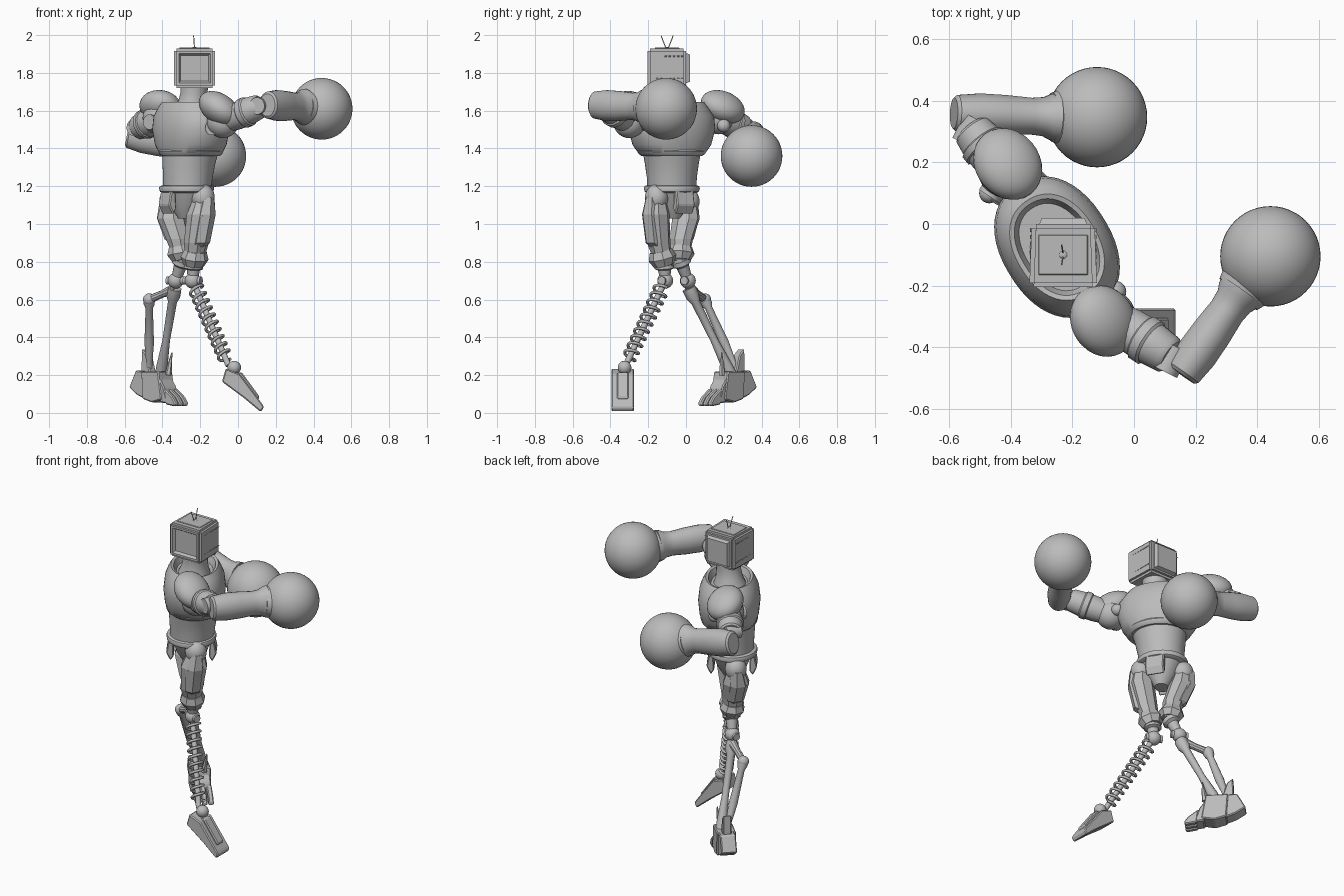
import bpy, bmesh, math
from mathutils import Vector, Euler

old = bpy.data.objects.get("Cube")
if old:
    bpy.data.objects.remove(old)

grey = bpy.data.materials.new("plain_grey")
grey.use_nodes = True
grey.diffuse_color = (0.5, 0.5, 0.5, 1)
grey.node_tree.nodes["Principled BSDF"].inputs["Base Color"].default_value = (0.5, 0.5, 0.5, 1)


def finish(name, bm, smooth=True):
    bmesh.ops.recalc_face_normals(bm, faces=bm.faces[:])
    mesh = bpy.data.meshes.new(name)
    bm.to_mesh(mesh)
    bm.free()
    ob = bpy.data.objects.new(name, mesh)
    bpy.context.collection.objects.link(ob)
    mesh.materials.append(grey)
    if smooth:
        bpy.ops.object.select_all(action='DESELECT')
        ob.select_set(True)
        bpy.context.view_layer.objects.active = ob
        bpy.ops.object.shade_smooth_by_angle(angle=math.radians(35))
    return ob


def loft(name, rings, sides=24, rot=None, smooth=True, power=1.0):
    """Skin elliptical rings given as (centre, half width, half height)."""
    bm = bmesh.new()
    if rot is None:
        rot = (Vector(rings[-1][0]) - Vector(rings[0][0])).to_track_quat('Z', 'Y')
    loops = []
    for centre, rx, ry in rings:
        loop = []
        for i in range(sides):
            a = math.tau * (i + 0.5) / sides
            c, s = math.cos(a), math.sin(a)
            p = Vector((rx * math.copysign(abs(c) ** power, c), ry * math.copysign(abs(s) ** power, s), 0))
            loop.append(bm.verts.new(Vector(centre) + rot @ p))
        loops.append(loop)
    for lo, hi in zip(loops, loops[1:]):
        for i in range(sides):
            j = (i + 1) % sides
            bm.faces.new((lo[i], lo[j], hi[j], hi[i]))
    bm.faces.new(loops[0][::-1])
    bm.faces.new(loops[-1])
    return finish(name, bm, smooth)


def limb(name, a, b, profile, sides=24, smooth=True, oval=1.0):
    """Loft between two points; profile holds (fraction, radius)."""
    a, b = Vector(a), Vector(b)
    return loft(name, [(a.lerp(b, t), r, r * oval) for t, r in profile], sides, smooth=smooth)


def rod(name, a, b, r, sides=16):
    return limb(name, a, b, [(0, r), (1, r)], sides)


def ball(name, centre, size, rot=(0, 0, 0), segs=32):
    bm = bmesh.new()
    bmesh.ops.create_uvsphere(bm, u_segments=segs, v_segments=segs // 2, radius=1)
    ob = finish(name, bm)
    ob.location, ob.rotation_euler = centre, rot
    ob.scale = (size,) * 3 if isinstance(size, float) else size
    return ob


def prism(name, outline, origin, heading, width, bevel=0.006):
    """Extrude a side outline (along, up) sideways around a heading."""
    d = Vector((math.cos(heading), math.sin(heading), 0))
    side = Vector((-d.y, d.x, 0)) * width / 2
    bm = bmesh.new()
    near, far = [[bm.verts.new(Vector(origin) + d * t + Vector((0, 0, z)) + side * k) for t, z in outline]
                 for k in (-1, 1)]
    bm.faces.new(near)
    bm.faces.new(far[::-1])
    n = len(outline)
    for i in range(n):
        bm.faces.new((near[i], far[i], far[(i + 1) % n], near[(i + 1) % n]))
    bmesh.ops.recalc_face_normals(bm, faces=bm.faces[:])
    bmesh.ops.bevel(bm, geom=bm.edges[:], offset=bevel, segments=1, affect='EDGES')
    return finish(name, bm, False)


# Torso, turned on the spot
turn = Euler((0, 0, math.radians(-58))).to_quaternion()
cx, cy = -0.25, -0.075


def torso(name, rows, power=1.0):
    loft(name, [((cx + o, cy, z), s, f) for z, s, f, o in rows], 48, turn, power=power)


torso("chest", [(1.365, .155, .14, 0), (1.375, .18, .155, 0), (1.42, .215, .17, 0), (1.5, .24, .178, 0),
                (1.57, .235, .17, 0), (1.61, .205, .155, 0), (1.63, .19, .145, 0), (1.645, .18, .135, 0),
                (1.64, .165, .12, 0), (1.60, .15, .105, 0)], 0.9)
torso("chest_lower_band", [(1.36, .165, .15, 0), (1.37, .18, .16, 0), (1.385, .192, .165, 0), (1.395, .19, .16, 0)])
torso("waist", [(1.17, .13, .125, -.02), (1.25, .134, .13, -.015), (1.32, .145, .138, -.01), (1.39, .16, .145, 0)])
torso("belt", [(1.165, .135, .13, -.022), (1.172, .146, .14, -.022), (1.19, .15, .144, -.022),
               (1.2, .146, .14, -.022), (1.205, .135, .13, -.022)])
torso("pelvis", [(1.03, .04, .05, -.02), (1.09, .085, .085, -.02), (1.18, .125, .12, -.02)])
limb("neck", (-.245, -.085, 1.58), (-.23, -.09, 1.74), [(0, .1), (.35, .078), (.7, .07), (1, .075)])
for k in (-1, 1):
    off = turn @ Vector((0, k * 0.115, 0))
    prism("hip_flap", [(-.01, 1.18), (.015, 1.18), (.03, 1.1), (.005, 1.05), (-.015, 1.08)],
          (cx - .02 + off.x, cy + off.y, 0), math.atan2(off.y, off.x), .11)

# Television head with recessed screen and raised back
bm = bmesh.new()
bmesh.ops.create_cube(bm, size=1)
for v in bm.verts:
    v.co = Vector((-.23 + v.co.x * .22, -.1025 + v.co.y * .205, 1.825 + v.co.z * .21))
    if v.co.y > -0.1:
        v.co.x = -.23 + (v.co.x + .23) * .93
bmesh.ops.bevel(bm, geom=bm.edges[:], offset=0.014, segments=2, affect='EDGES')
bm.normal_update()
for sign, steps in ((-1, ((.018, 0), (.014, -.016))), (1, ((.015, 0), (.012, .02)))):
    face = max(bm.faces, key=lambda f: f.normal.y * sign * f.calc_area())
    for width, depth in steps:
        bmesh.ops.inset_region(bm, faces=[face], thickness=width, depth=depth)
finish("head_casing", bm, False)
prism("head_top_plate", [(-.08, 1.928), (-.08, 1.934), (.08, 1.934), (.08, 1.928)], (-.23, -.1, 0), 0, .13, .002)
for k in (-1, 1):
    x = -.23 + k * .106
    for i in range(8):
        y = -.18 + i * .022
        for z in (1.77, 1.888):
            rod("head_vent_slot", (x, y, z), (x, y + .013, z), .003, 6)
    rod("antenna", (-.23, -.1 + k * .004, 1.925), (-.235, -.1 + k * .032, 1.997), .0025, 8)
ball("antenna_base", (-.23, -.1, 1.93), (.015, .015, .008), segs=16)

# Arms ending in round fists
arms = {
    "rear": dict(shoulder=(-.08, -.30, 1.54), elbow=(.12, -.43, 1.625), back=(.155, -.49, 1.63),
                 wrist=(.35, -.215, 1.62), fist=(.443, -.105, 1.61), pad=(-.10, -.315, 1.61),
                 tilt=(-25, 25, -45), disc=(-.14, -.33, 1.51), joint=(-.06, -.22, 1.53)),
    "front": dict(shoulder=(-.42, .17, 1.56), elbow=(-.53, .31, 1.51), back=(-.585, .36, 1.475),
                  wrist=(-.25, .347, 1.4), fist=(-.12, .347, 1.36), pad=(-.41, .195, 1.62),
                  tilt=(-25, -15, -60), disc=(-.47, .09, 1.54), joint=(-.34, .2, 1.52)),
}
for side, p in arms.items():
    ball(side + "_shoulder_ball", p["shoulder"], .085)
    ball(side + "_shoulder_pad", p["pad"], (.125, .11, .08), [math.radians(a) for a in p["tilt"]])
    limb(side + "_upper_arm", p["shoulder"], p["elbow"], [(0, .06), (.35, .072), (.6, .075), (.95, .065), (1, .055)], 16)
    limb(side + "_arm_cuff", p["shoulder"], p["elbow"], [(.5, .07), (.54, .08), (.66, .08), (.7, .07)], 16)
    limb(side + "_forearm", p["back"], p["wrist"],
         [(0, .05), (.03, .06), (.25, .068), (.5, .066), (.75, .06), (.87, .064), (.93, .074), (1, .08)], 24, oval=1.2)
    limb(side + "_wrist_cuff", p["wrist"], p["fist"], [(-.12, .08), (.0, .086), (.3, .1), (.5, .1)], 32)
    ball(side + "_fist", p["fist"], .163, segs=48)
    rod(side + "_shoulder_disc", p["disc"], Vector(p["disc"]) + Vector((.04, .06, 0)), .04, 24)
    ball(side + "_armpit_joint", p["joint"], .035, segs=20)
    e = Vector(p["elbow"])
    rod(side + "_elbow_pin", e - Vector((.02, .05, 0)), e + Vector((.02, .03, 0)), .045, 24)

# Thighs: hip ball, faceted armour, knee cuff
legs = {"spring": [(-.185, -.155, 1.14), (-.195, -.16, 1.05), (-.22, -.145, .9), (-.235, -.115, .78), (-.24, -.11, .70)],
        "strut": [(-.355, .01, 1.12), (-.35, .0, 1.03), (-.315, -.025, .92), (-.295, -.03, .81), (-.33, .01, .70)]}
down = Euler((math.pi, 0, math.radians(32))).to_quaternion()
for side, (hip, upper, mid, low, knee) in legs.items():
    ball(side + "_hip_ball", hip, (.062, .062, .07))
    loft(side + "_thigh", [(hip, .05, .05), (upper, .08, .072), (mid, .068, .062), (low, .045, .045)], 8, down, False)
    k = Vector(knee)
    out = (Vector(upper) - Vector((cx - .02, cy, upper[2]))).normalized() * .035
    loft(side + "_thigh_plate", [(Vector(hip) + out, .035, .035), (Vector(upper) + out, .055, .05),
                                 (Vector(mid) + out, .05, .045), (Vector(mid).lerp(Vector(low), .3), .04, .04)],
         6, down, False)
    limb(side + "_knee_guard", Vector(mid).lerp(Vector(low), .35), low, [(0, .06), (.5, .075), (1, .055)], 8, False)
    limb(side + "_knee_cuff", low, k, [(0, .05), (.2, .052), (.3, .035), (1, .025)], 12)
    ball(side + "_knee_ball", knee, .042, segs=24)
    rod(side + "_knee_pin", k - Vector((.045, -.02, 0)), k + Vector((.045, -.02, 0)), .022)

# Coil spring shin
top, foot = Vector((-.24, -.11, .70)), Vector((-.05, -.32, .25))
rot = (foot - top).to_track_quat('Z', 'Y')
rod("spring_shin_core", top, foot, .016)
curve = bpy.data.curves.new("shin_spring", 'CURVE')
curve.dimensions = '3D'
curve.bevel_depth, curve.bevel_resolution = .008, 2
line = curve.splines.new('POLY')
turns, steps = 10, 20
line.points.add(turns * steps)
for i, pt in enumerate(line.points):
    a, t = math.tau * i / steps, .08 + .84 * i / (turns * steps)
    r = .040 - .006 * t
    pt.co = (*(top.lerp(foot, t) + rot @ Vector((r * math.cos(a), r * math.sin(a), 0))), 1)
curve.materials.append(grey)
bpy.context.collection.objects.link(bpy.data.objects.new("shin_spring", curve))

# Sloping foot under the spring
ball("spring_ankle", (-.02, -.325, .24), .036, segs=24)
prism("spring_foot", [(-.085, .165), (-.065, .235), (.01, .205), (.13, .045), (.137, .028), (.12, .005), (.03, .08)],
      (0, -.335, 0), 0, .12)
prism("spring_foot_rib", [(-.03, .21), (.02, .215), (.115, .085), (.1, .06)], (0, -.335, 0), 0, .06)

# Twin strut shin
knee, link = (-.335, .015, .66), (-.47, .10, .60)
limb("main_strut", knee, (-.41, .24, .2), [(0, .036), (.1, .036), (.16, .024), (.6, .02), (.9, .03), (1, .03)], 12)
limb("outer_strut", link, (-.47, .27, .22), [(0, .03), (.06, .03), (.12, .02), (.6, .026), (.85, .018), (1, .02)], 12)
limb("strut_link", (-.33, .02, .66), link, [(0, .03), (.5, .02), (1, .022)], 10)
ball("strut_link_joint", link, .033, segs=20)

# Segmented foot under the struts
base, aim = (-.42, .22, 0), math.radians(-45)
prism("strut_foot_heel", [(-.18, .135), (-.13, .225), (-.07, .22), (-.065, .075), (-.12, .095)], base, aim, .09)
prism("strut_foot_middle", [(-.08, .22), (.05, .22), (.075, .07), (.0, .055), (-.07, .075)], base, aim, .11)
prism("strut_foot_instep", [(.04, .2), (.085, .14), (.115, .05), (.06, .055)], base, aim, .10)
for k in (-1, 0, 1):
    prism("strut_foot_toe", [(.09, .13), (.15, .085), (.175, .05), (.165, .035), (.1, .045)],
          Vector(base) + Vector((.026, .026, 0)) * k, aim, .03)
prism("strut_ankle_block", [(-.11, .21), (-.105, .34), (-.07, .31), (-.04, .21)], base, aim, .05)
limb("strut_ankle_fin", (-.37, .19, .2), (-.35, .19, .32), [(0, .018), (.5, .012), (1, .002)], 6, False)
